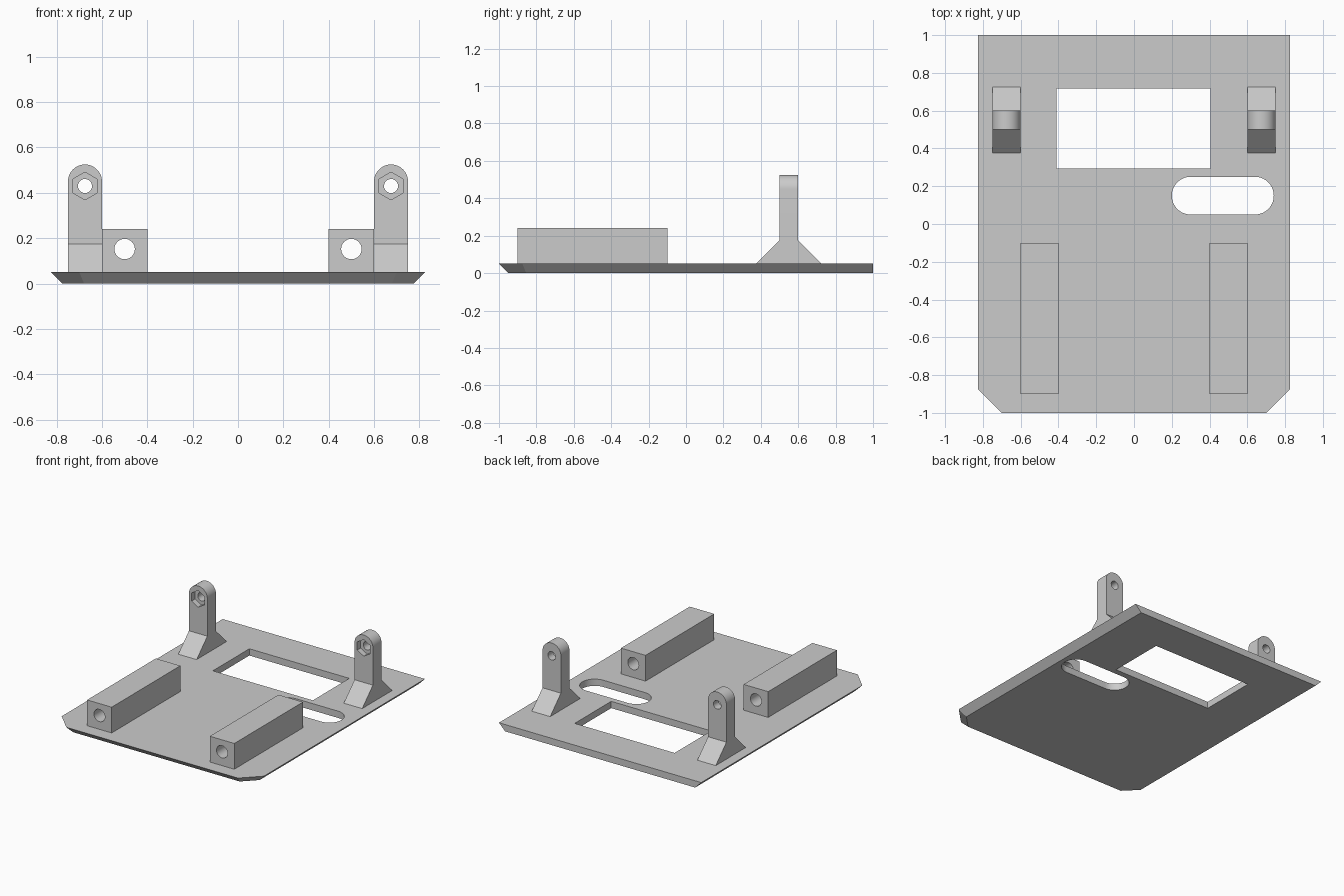
import bpy
import bmesh
from math import pi, cos, sin, tan, radians
from mathutils import Vector

cube = bpy.data.objects.get("Cube")
if cube:
    bpy.data.objects.remove(cube, do_unlink=True)

grey = bpy.data.materials.new("plain grey")
grey.use_nodes = True
colour = (0.6, 0.6, 0.6, 1)
grey.diffuse_color = colour
grey.node_tree.nodes["Principled BSDF"].inputs["Base Color"].default_value = colour


def loft(name, start, end):
    """Solid between two matching outlines of 3D points."""
    bm = bmesh.new()
    a = [bm.verts.new(p) for p in start]
    b = [bm.verts.new(p) for p in end]
    bm.faces.new(a)
    bm.faces.new(b)
    for i in range(len(a)):
        j = (i + 1) % len(a)
        bm.faces.new((a[i], a[j], b[j], b[i]))
    bmesh.ops.recalc_face_normals(bm, faces=bm.faces)
    mesh = bpy.data.meshes.new(name)
    bm.to_mesh(mesh)
    bm.free()
    mesh.materials.append(grey)
    obj = bpy.data.objects.new(name, mesh)
    bpy.context.collection.objects.link(obj)
    return obj


def along_y(name, outline, y0, y1):
    return loft(name, [(x, y0, z) for x, z in outline], [(x, y1, z) for x, z in outline])


def along_z(name, outline, z0, z1):
    return loft(name, [(x, y, z0) for x, y in outline], [(x, y, z1) for x, y in outline])


def arc(cx, cy, r, a0, a1, n):
    angles = [radians(a0 + (a1 - a0) * i / n) for i in range(n + 1)]
    return [(cx + r * cos(a), cy + r * sin(a)) for a in angles]


def ring(cx, cy, r, n, turn=0):
    return arc(cx, cy, r, turn, turn + 360, n)[:-1]


def rect(x0, x1, y0, y1):
    return [(x0, y0), (x1, y0), (x1, y1), (x0, y1)]


def finish(obj, cutters=()):
    """Cut the openings, then smooth the round surfaces."""
    bpy.ops.object.select_all(action='DESELECT')
    bpy.context.view_layer.objects.active = obj
    obj.select_set(True)
    for cutter in cutters:
        mod = obj.modifiers.new("cut", 'BOOLEAN')
        mod.operation = 'DIFFERENCE'
        mod.solver = 'EXACT'
        mod.object = cutter
        bpy.ops.object.modifier_apply(modifier=mod.name)
        bpy.data.objects.remove(cutter, do_unlink=True)
    bpy.ops.object.shade_smooth_by_angle(angle=radians(30))


# Base plate: clipped front corners, bevelled under every edge but the back
TOP = 0.05


def plate_outline(inset, z):
    w, front, clip = 0.825 - inset, -1 + inset, 0.125
    shift = inset * tan(pi / 8)
    cx, cy = 0.825 - clip - shift, -1 + clip + shift
    half = [(cx, front), (w, cy), (w, 1)]
    return [(x, y, z) for x, y in half] + [(-x, y, z) for x, y in reversed(half)]


plate = loft("base_plate", plate_outline(TOP, 0), plate_outline(0, TOP))
window = along_z("window_cutter", rect(-0.41, 0.405, 0.293, 0.718), -0.1, 0.2)
slot_outline = arc(0.64, 0.15, 0.1, -90, 90, 20) + arc(0.3, 0.15, 0.1, 90, 270, 20)
slot = along_z("slot_cutter", slot_outline, -0.1, 0.2)
finish(plate, [window, slot])

for side, label in ((1, "left"), (-1, "right")):
    # Long rail bored from end to end
    x = 0.5 * side
    rail = along_y(label + "_rail", rect(x - 0.1, x + 0.1, TOP, 0.24), -0.9, -0.1)
    bore = along_y("bore_cutter", ring(x, 0.152, 0.045, 32), -1, 0)
    finish(rail, [bore])

    # Round-topped post with a bolt hole and a hexagonal nut recess
    x = 0.675 * side
    outline = [(x - 0.075, 0.175), (x + 0.075, 0.175)] + arc(x, 0.45, 0.075, 0, 180, 24)
    post = along_y(label + "_post", outline, 0.5, 0.6)
    hole = along_y("hole_cutter", ring(x, 0.43, 0.031, 32), 0.4, 0.7)
    nut = along_y("nut_cutter", ring(x, 0.43, 0.061, 6, 30), 0.4, 0.54)
    finish(post, [hole, nut])

    # Flared foot under the post
    profile = [(0.375, TOP), (0.725, TOP), (0.6, 0.175), (0.5, 0.175)]
    foot = loft(label + "_foot", [(x - 0.075, y, z) for y, z in profile],
                [(x + 0.075, y, z) for y, z in profile])
    finish(foot)
